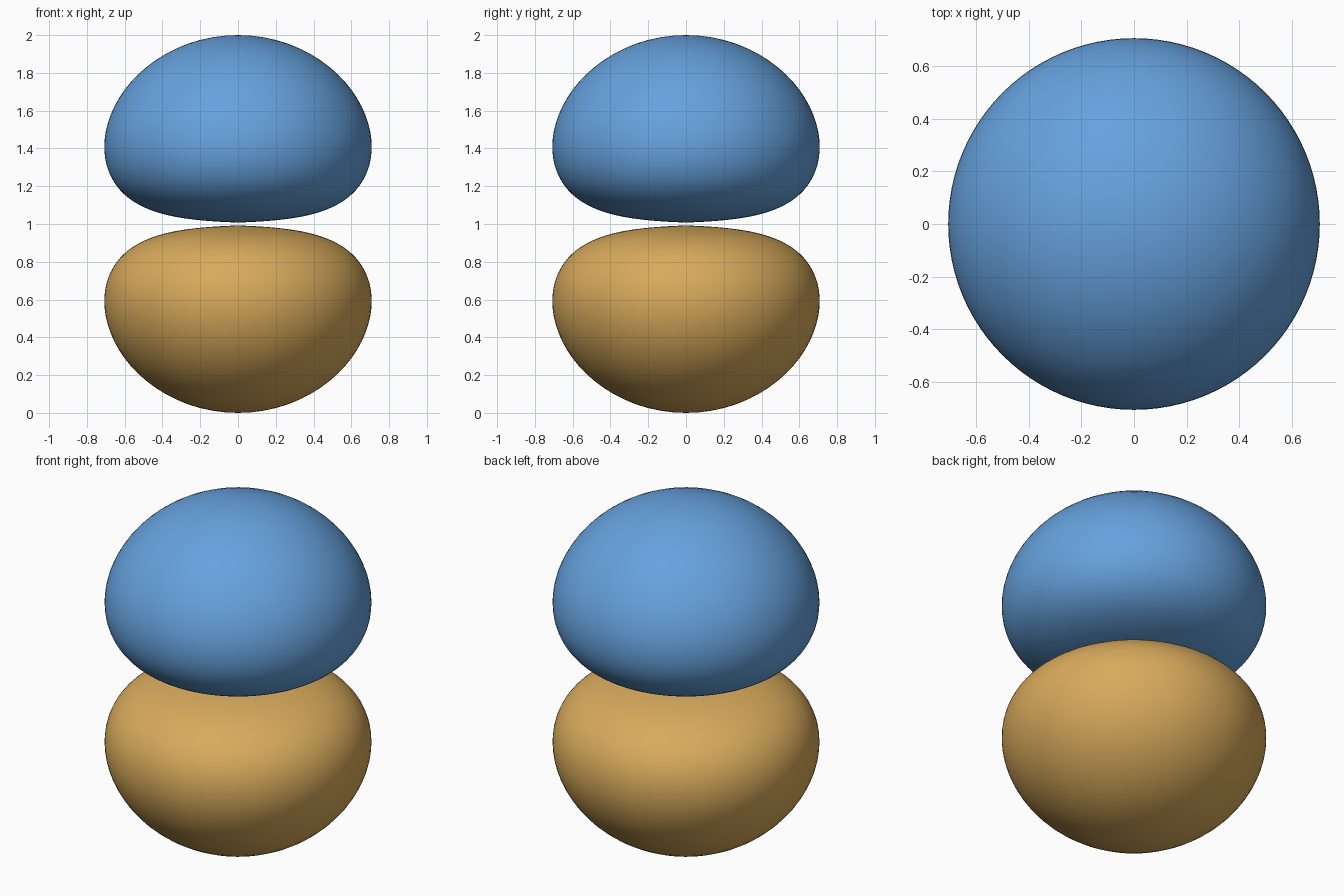
import bpy, bmesh, math

if "Cube" in bpy.data.objects:
    bpy.data.objects.remove(bpy.data.objects["Cube"])

A = 4.9          # decay rate of the lobe surface |z| = exp(A * (r - 1))
SEG, RINGS = 96, 64


def material(name, rgb):
    m = bpy.data.materials.new(name)
    m.diffuse_color = (*rgb, 1.0)
    m.use_nodes = True
    m.node_tree.nodes["Principled BSDF"].inputs["Base Color"].default_value = m.diffuse_color
    return m


# Smallest distance from the centre: fixed point of z = exp(A * (z - 1))
r_min = 0.0
for _ in range(60):
    r_min = math.exp(A * (r_min - 1))


def profile():
    """(radius, height) points from the flat inner pole to the domed outer pole."""
    pts = []
    for i in range(RINGS + 1):
        r = r_min + (1 - r_min) * (1 - math.cos(math.pi * i / RINGS)) / 2
        z = math.exp(A * (r - 1))
        pts.append((math.sqrt(max(r * r - z * z, 0)), z))
    return pts


def lobe(name, side, mat):
    bm = bmesh.new()
    pts = profile()
    inner = bm.verts.new((0, 0, 1 + side * pts[0][1]))
    outer = bm.verts.new((0, 0, 1 + side * pts[-1][1]))
    rings = []
    for rad, z in pts[1:-1]:
        rings.append([bm.verts.new((rad * math.cos(2 * math.pi * k / SEG),
                                    rad * math.sin(2 * math.pi * k / SEG),
                                    1 + side * z)) for k in range(SEG)])
    for k in range(SEG):
        n = (k + 1) % SEG
        bm.faces.new((inner, rings[0][n], rings[0][k]))
        bm.faces.new((outer, rings[-1][k], rings[-1][n]))
        for lo, hi in zip(rings, rings[1:]):
            bm.faces.new((lo[k], lo[n], hi[n], hi[k]))
    bmesh.ops.recalc_face_normals(bm, faces=bm.faces)
    for f in bm.faces:
        f.smooth = True
    me = bpy.data.meshes.new(name)
    bm.to_mesh(me)
    bm.free()
    me.materials.append(mat)
    bpy.context.collection.objects.link(bpy.data.objects.new(name, me))


# Two mirrored lobes either side of the mid plane z = 1
lobe("upper_lobe", 1, material("blue", (0.133, 0.36, 0.73)))
lobe("lower_lobe", -1, material("gold", (0.69, 0.406, 0.107)))
